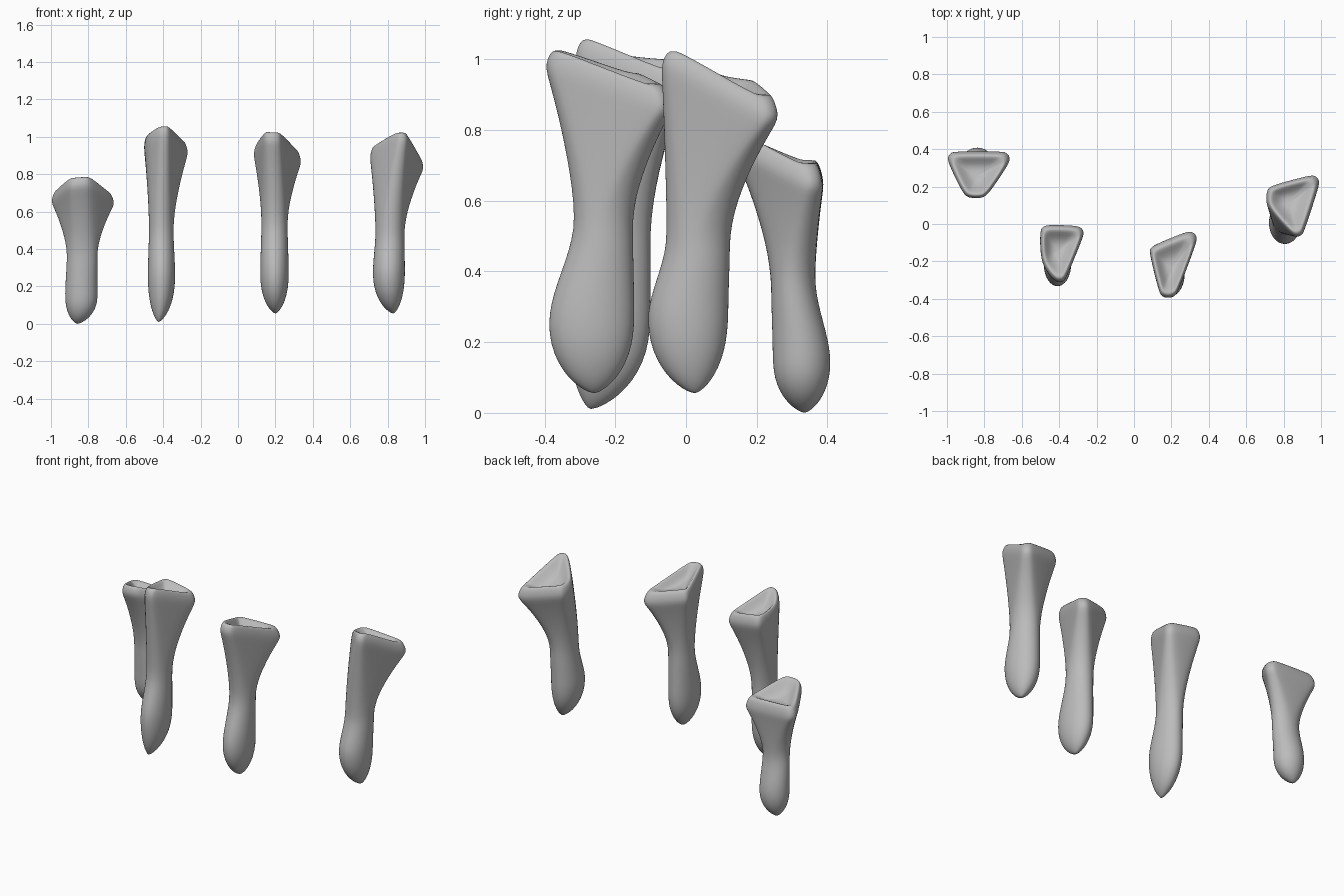
import bpy
import bmesh
import math
from mathutils import Vector

cube = bpy.data.objects.get("Cube")
if cube:
    bpy.data.objects.remove(cube, do_unlink=True)

SIDES = 28
HEAD_RADIUS = 0.045
DIRECTIONS = [Vector((math.cos(a), math.sin(a), 0))
              for a in (math.tau * i / SIDES for i in range(SIDES))]

bone_gray = bpy.data.materials.new("bone gray")
bone_gray.use_nodes = True
color = (0.5, 0.5, 0.5, 1)
bone_gray.diffuse_color = color
bone_gray.node_tree.nodes["Principled BSDF"].inputs["Base Color"].default_value = color


def oval(x0, x1, y0, y1, z):
    """Elliptical shaft section given by its bounds."""
    center = Vector(((x0 + x1) / 2, (y0 + y1) / 2, z))
    return [center + Vector((d.x * (x1 - x0) / 2, d.y * (y1 - y0) / 2, 0))
            for d in DIRECTIONS]


def rounded_corners(corners):
    """Rounded polygon section of the head, with a height for each corner."""
    points = [Vector(c) for c in corners]
    ring = []
    for d in DIRECTIONS:
        reach = [d.dot(p) for p in points]
        weights = [math.exp(45 * (r - max(reach))) for r in reach]
        spot = sum((p * w for p, w in zip(points, weights)), Vector())
        ring.append(spot / sum(weights) + d * HEAD_RADIUS)
    return ring


def mix(ring_a, ring_b, flat, height):
    """Blend two rings, with separate factors for the plan and the height."""
    result = []
    for a, b in zip(ring_a, ring_b):
        p = a.lerp(b, flat)
        p.z = a.z + (b.z - a.z) * height
        result.append(p)
    return result


def center_of(ring):
    return sum(ring, Vector()) / len(ring)


def make_bone(name, tip, bulb, waist, corners):
    tip = Vector(tip)
    low, mid, rim = oval(*bulb), oval(*waist), rounded_corners(corners)
    rings = []

    # rounded lower end
    for u in (0.97, 0.88, 0.74, 0.55, 0.3):
        size = (1 - u * u) ** 0.65
        rings.append(mix(low, [tip] * SIDES, 1 - size, u))

    # shaft, narrowing to the waist
    for t in (0, 0.2, 0.4, 0.6, 0.8, 1):
        rings.append(mix(low, mid, t * t * (3 - 2 * t), t))

    # neck, flaring to the head
    for t in (0.2, 0.4, 0.6, 0.75, 0.9, 1):
        rings.append(mix(mid, rim, t ** 1.5, t))

    # rolled rim and dished upper face
    middle = center_of(corners_as_vectors(corners))
    for shrink, lift in ((0.04, 0.03), (0.12, 0.055), (0.22, 0.06),
                         (0.4, 0.035), (0.65, 0.005)):
        ring = [p.lerp(middle, shrink) for p in rim]
        for p, edge in zip(ring, rim):
            p.z = edge.z + (middle.z - edge.z) * shrink + lift
        rings.append(ring)

    bm = bmesh.new()
    loops = [[bm.verts.new(p) for p in ring] for ring in rings]
    for a, b in zip(loops, loops[1:]):
        for i in range(SIDES):
            j = (i + 1) % SIDES
            bm.faces.new((a[i], a[j], b[j], b[i]))
    bottom = bm.verts.new(tip)
    top = bm.verts.new(middle)
    for i in range(SIDES):
        j = (i + 1) % SIDES
        bm.faces.new((bottom, loops[0][j], loops[0][i]))
        bm.faces.new((top, loops[-1][i], loops[-1][j]))
    for face in bm.faces:
        face.smooth = True
    mesh = bpy.data.meshes.new(name)
    bm.to_mesh(mesh)
    bm.free()
    mesh.materials.append(bone_gray)
    bone = bpy.data.objects.new(name, mesh)
    bpy.context.collection.objects.link(bone)
    bone.modifiers.new("smooth surface", "SUBSURF").levels = 1


def corners_as_vectors(corners):
    return [Vector(c) for c in corners]


# short bone on the right
make_bone("outer_right_bone", (-.86, .335, 0),
          (-.925, -.75, .245, .41, .14), (-.915, -.752, .24, .365, .38),
          [(-.955, .345, .65), (-.705, .345, .64),
           (-.88, .18, .73), (-.81, .18, .74)])

# tall narrow bone
make_bone("inner_right_bone", (-.425, -.27, .01),
          (-.483, -.335, -.335, -.1, .24), (-.476, -.345, -.27, -.1, .52),
          [(-.46, -.045, .94), (-.31, -.05, .91),
           (-.46, -.19, .95), (-.4, -.27, 1.01)])

# central bone
make_bone("inner_left_bone", (.2, -.26, .055),
          (.118, .272, -.39, -.145, .25), (.125, .265, -.315, -.15, .55),
          [(.125, -.15, .9), (.295, -.08, .86),
           (.17, -.355, .98), (.2, -.35, .97)])

# bone on the left
make_bone("outer_left_bone", (.83, .025, .055),
          (.72, .893, -.11, .12, .26), (.735, .89, -.055, .125, .5),
          [(.75, .17, .88), (.95, .22, .83),
           (.75, .1, .9), (.87, -.025, .98)])
